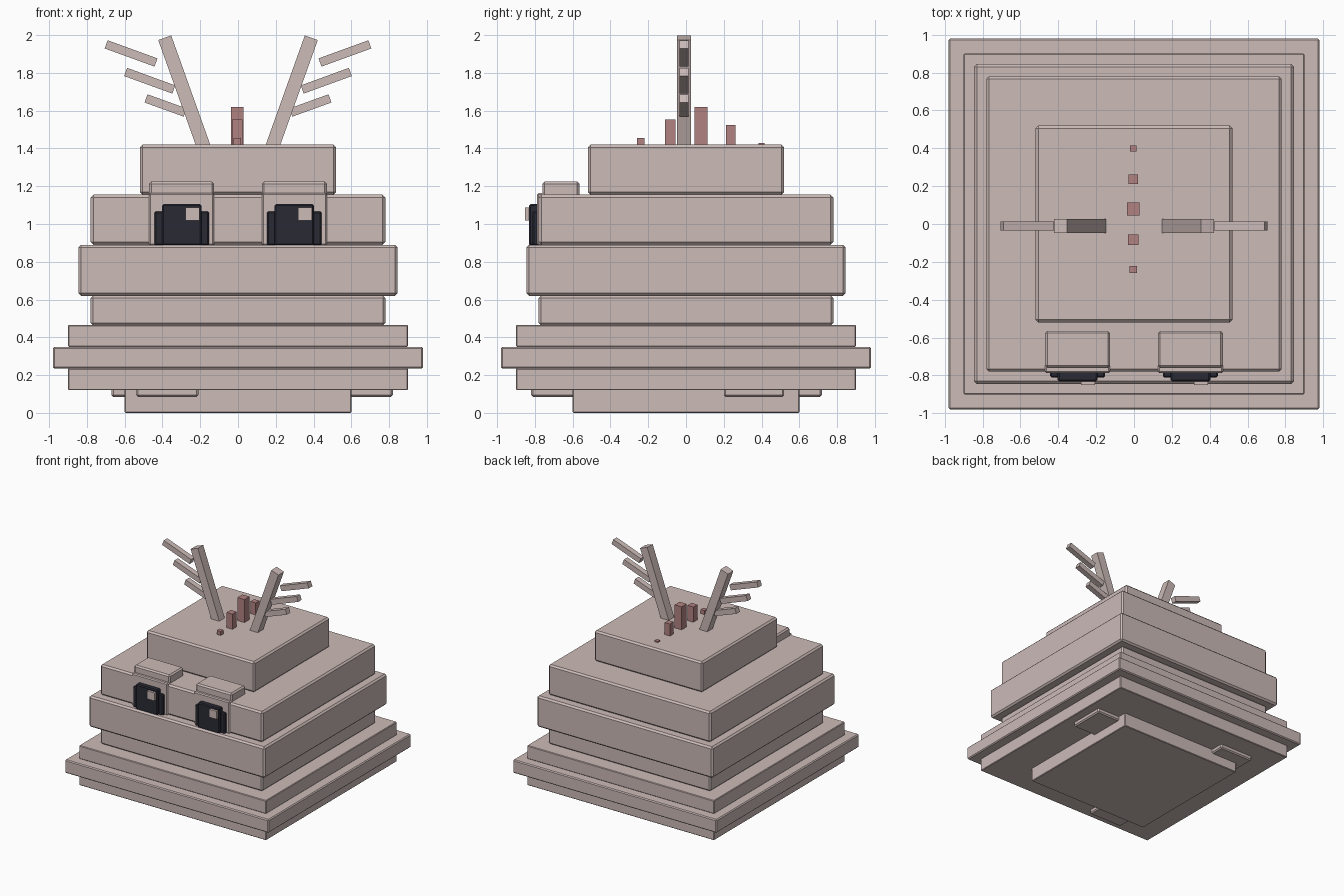
import bpy
import math

cube = bpy.data.objects.get("Cube")
if cube:
    bpy.data.objects.remove(cube, do_unlink=True)


def material(name, rgb):
    mat = bpy.data.materials.new(name)
    mat.use_nodes = True
    colour = (*rgb, 1)
    mat.diffuse_color = colour
    mat.node_tree.nodes["Principled BSDF"].inputs["Base Color"].default_value = colour
    return mat


PALE = material("pale_pink_grey", (0.60, 0.495, 0.475))
ROSE = material("dusty_rose", (0.44, 0.225, 0.22))
DARK = material("dark_navy", (0.023, 0.023, 0.036))


def box(name, x, y, z, mat, bevel=0.0):
    """Axis-aligned box from three (low, high) ranges."""
    ranges = (x, y, z)
    bpy.ops.mesh.primitive_cube_add(size=1, location=[(a + b) / 2 for a, b in ranges])
    ob = bpy.context.object
    ob.name = name
    ob.scale = [b - a for a, b in ranges]
    bpy.ops.object.transform_apply(location=False, rotation=False, scale=True)
    ob.data.materials.append(mat)
    if bevel:
        mod = ob.modifiers.new("chamfer", "BEVEL")
        mod.width = bevel
        mod.segments = 1
    return ob


def beam(name, start, end, width, depth, y=-0.01):
    """Square bar running between two (x, z) points."""
    dx, dz = end[0] - start[0], end[1] - start[1]
    half = math.hypot(dx, dz) / 2
    ob = box(name, (-half, half), (-depth / 2, depth / 2), (-width / 2, width / 2), PALE)
    ob.location = ((start[0] + end[0]) / 2, y, (start[1] + end[1]) / 2)
    ob.rotation_euler.y = -math.atan2(dz, dx)


# Stacked square body: half width, bottom, top, chamfer
tiers = {
    "base_slab": (0.60, 0.0, 0.13, 0.005),
    "lower_skirt": (0.90, 0.12, 0.235, 0.005),
    "wide_rim": (0.98, 0.235, 0.35, 0.008),
    "upper_skirt": (0.90, 0.35, 0.465, 0.005),
    "waist": (0.78, 0.465, 0.62, 0.012),
    "chest": (0.845, 0.62, 0.89, 0.014),
    "head": (0.78, 0.89, 1.155, 0.014),
    "crown": (0.52, 1.155, 1.42, 0.014),
}
for name, (r, low, high, chamfer) in tiers.items():
    box(name, (-r, r), (-r, r), (low, high), PALE, chamfer)

# Underside pads
pads = {
    "front_pad": ((-0.54, -0.21), (-0.82, -0.49)),
    "left_pad": ((0.49, 0.82), (0.20, 0.52)),
    "back_pad": ((-0.67, -0.34), (0.39, 0.72)),
}
for name, (x, y) in pads.items():
    box(name, x, y, (0.085, 0.13), PALE, 0.01)

# Eyes with sockets and lids; both glints sit on the same side
for side, cx in (("right", -0.298), ("left", 0.298)):
    def eye_box(part, half, y, z, mat, bevel, shift=0):
        box(f"{side}_{part}", (cx + shift - half, cx + shift + half), y, z, mat, bevel)

    eye_box("eyelid", 0.172, (-0.76, -0.565), (1.0, 1.225), PALE, 0.012)
    eye_box("eye_socket", 0.172, (-0.788, -0.7), (0.885, 1.165), PALE, 0.008)
    eye_box("eye_wide", 0.145, (-0.812, -0.75), (0.885, 1.067), DARK, 0.008)
    eye_box("eye_tall", 0.105, (-0.832, -0.75), (0.885, 1.105), DARK, 0.008)
    eye_box("eye_glint", 0.037, (-0.852, -0.80), (1.018, 1.088), PALE, 0, 0.056)

# Antlers: leaning trunk and three prongs on each side
prongs = (
    ((0.28, 1.590), (0.487, 1.665)),
    ((0.34, 1.712), (0.595, 1.805)),
    ((0.434, 1.855), (0.698, 1.951)),
)
for side, s in (("right", -1), ("left", 1)):
    beam(f"{side}_antler_trunk", (s * 0.175, 1.39), (s * 0.388, 1.986), 0.073, 0.075)
    for i, (a, b) in enumerate(prongs):
        beam(f"{side}_antler_prong_{i + 1}", (s * a[0], a[1]), (s * b[0], b[1]), 0.046, 0.048)

# Row of spines along the crown: y, half width, top
spines = ((-0.24, 0.019, 1.455), (-0.083, 0.028, 1.552), (0.08, 0.034, 1.62),
          (0.237, 0.025, 1.525), (0.40, 0.016, 1.43))
for i, (y, r, top) in enumerate(spines):
    box(f"spine_{i + 1}", (-0.004 - r, -0.004 + r), (y - r, y + r), (1.40, top), ROSE)
